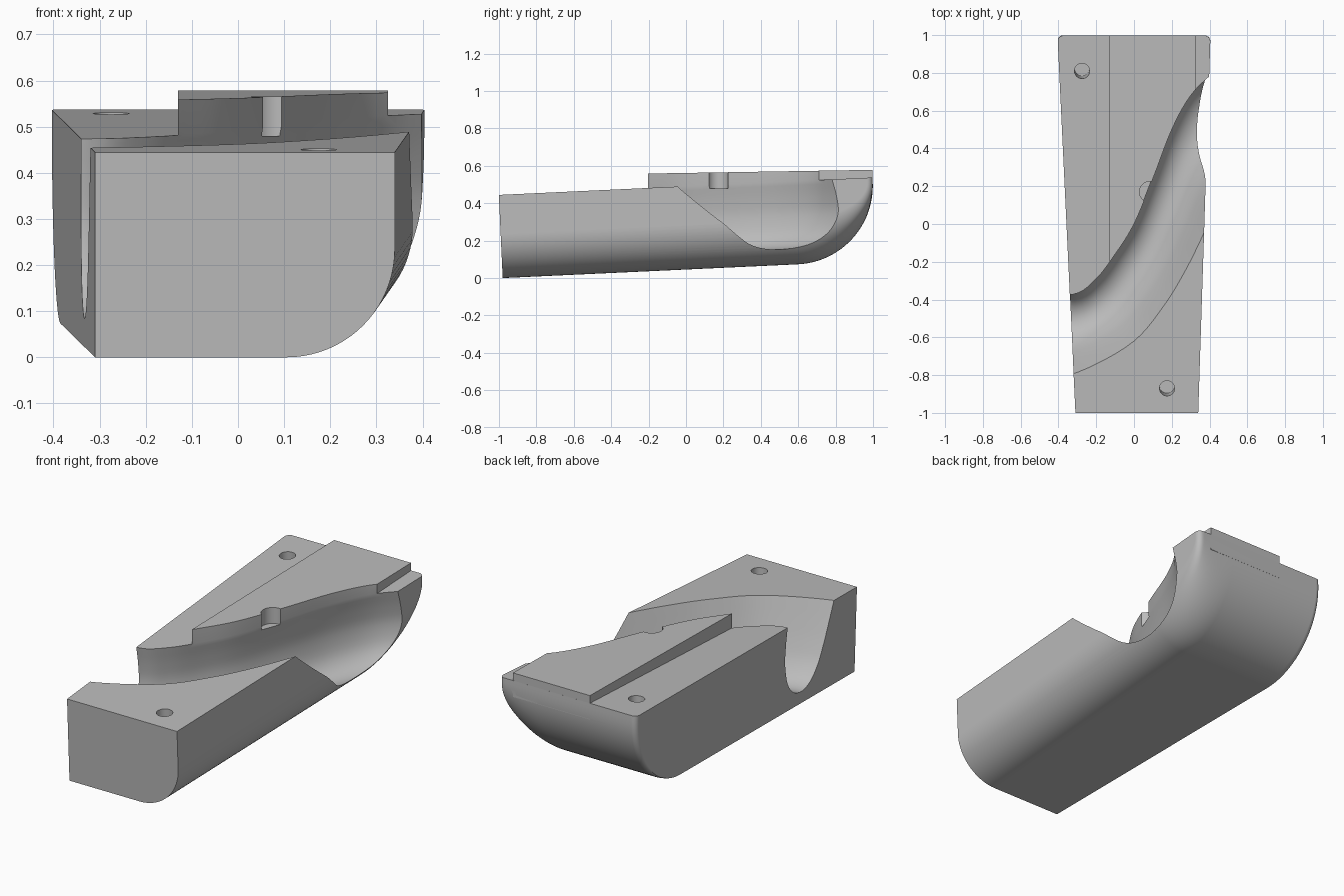
import bpy, bmesh
from math import sin, cos, pi, sqrt
from mathutils import Vector, Matrix

if "Cube" in bpy.data.objects:
    bpy.data.objects.remove(bpy.data.objects["Cube"])

grey = bpy.data.materials.new("plain grey")
grey.use_nodes = True
grey.diffuse_color = (0.5, 0.5, 0.5, 1)
grey.node_tree.nodes["Principled BSDF"].inputs["Base Color"].default_value = (0.5, 0.5, 0.5, 1)

SLOPE = 0.0465      # tilt of the whole block
HEIGHT = 0.445


def loft(name, rings):
    """Closed solid through a list of equal-length point rings."""
    bm = bmesh.new()
    loops = [[bm.verts.new(p) for p in ring] for ring in rings]
    n = len(loops[0])
    for a, b in zip(loops, loops[1:]):
        for i in range(n):
            j = (i + 1) % n
            bm.faces.new((a[i], a[j], b[j], b[i]))
    bm.faces.new(loops[0])
    bm.faces.new(loops[-1])
    bmesh.ops.recalc_face_normals(bm, faces=bm.faces)
    mesh = bpy.data.meshes.new(name)
    bm.to_mesh(mesh)
    bm.free()
    mesh.materials.append(grey)
    ob = bpy.data.objects.new(name, mesh)
    bpy.context.collection.objects.link(ob)
    return ob


def smooth(points, steps):
    """Catmull-Rom curve through the points."""
    pts = [Vector(p) for p in points]
    pts = [2 * pts[0] - pts[1]] + pts + [2 * pts[-1] - pts[-2]]
    out = []
    for a, b, c, d in zip(pts, pts[1:], pts[2:], pts[3:]):
        for k in range(steps):
            t = k / steps
            out.append(0.5 * (2 * b + (c - a) * t + (2 * a - 5 * b + 4 * c - d) * t * t
                              + (3 * b - a - 3 * c + d) * t ** 3))
    return out + [pts[-2]]


def circle(x, y, z, r, tilt=0.0, n=40):
    return [(x + r * cos(2 * pi * i / n), y + r * sin(2 * pi * i / n),
             z + tilt * r * sin(2 * pi * i / n)) for i in range(n)]


def combine(target, tool, operation):
    mod = target.modifiers.new(operation, "BOOLEAN")
    mod.operation = operation
    mod.solver = "EXACT"
    mod.object = tool
    bpy.context.view_layer.objects.active = target
    bpy.ops.object.modifier_apply(modifier=mod.name)
    bpy.data.objects.remove(tool)


# Body: side profiles stacked across the width, with a large rounded lower
# right edge, a rounded heel and small rounded rear corners
LENGTH, HEEL, CORNER, EDGE = 2.0, 0.42, 0.03, 0.235
tilt = Matrix.Translation((0, -0.98, 0)) @ Matrix.Rotation(SLOPE, 4, "X")


def rear_pull(inset):
    k = max(CORNER - inset, 0)
    return CORNER - sqrt(max(CORNER ** 2 - k ** 2, 0))


def slice_ring(inset, lift, side):
    pull = rear_pull(inset)
    yz = [(0, HEIGHT), (0, lift)]
    for k in range(25):
        a = pi / 2 * k / 24
        yz.append((LENGTH - HEEL + (HEEL - pull) * sin(a), HEEL - (HEEL - lift) * cos(a)))
    yz.append((LENGTH - pull, HEIGHT))
    ring = []
    for y, z in yz:
        x = 0.34 + 0.0325 * y - inset if side > 0 else -0.31 - 0.0475 * y + inset
        ring.append(tilt @ Vector((x, y, z)))
    return ring


rings = [slice_ring(CORNER * (1 - cos(pi / 2 * k / 6)), 0, -1) for k in range(7)]
angles = [pi / 2 * (k / 20) for k in range(21)]
rings += [slice_ring(EDGE * (1 - cos(a)), EDGE * (1 - sin(a)), 1) for a in reversed(angles)]
body = loft("grooved_block", rings)

# Raised tongue on the rear top
outline = [(-0.13, 0.997), (-0.13, -0.26), (0.0, -0.1), (0.325, 0.6), (0.325, 0.997)]
tongue = loft("raised_tongue", [
    [(x, y, 0.45) for x, y in outline],
    [(x, y, 0.562 + 0.0165 * y) for x, y in outline]])
combine(body, tongue, "UNION")

# Curved channel: rear rim x, y, front rim x, y, floor height
stations = smooth([
    (-0.52, -0.35, -0.48, -0.84, 0.08),
    (-0.32, -0.372, -0.25, -0.765, 0.085),
    (-0.2, -0.29, 0.0, -0.62, 0.095),
    (-0.1, -0.16, 0.16, -0.43, 0.11),
    (0.0, 0.0, 0.27, -0.25, 0.125),
    (0.1, 0.24, 0.36, -0.07, 0.14),
    (0.2, 0.5, 0.46, 0.15, 0.15),
    (0.3, 0.68, 0.6, 0.35, 0.155),
    (0.42, 0.8, 0.75, 0.5, 0.165),
    (0.55, 0.9, 0.9, 0.62, 0.18)], 5)
# Channel section: position from rear rim to front rim, depth
section = smooth([(0, 0), (-0.04, 0.25), (-0.055, 0.5), (0.0, 0.77), (0.13, 0.94),
                  (0.31, 1), (0.5, 0.94), (0.66, 0.77), (0.78, 0.54), (0.89, 0.28), (1, 0)], 4)
section = [Vector((0, -0.9))] + section + [Vector((1.1, -0.9))]

rings = []
for ax, ay, bx, by, floor in stations:
    ring = []
    for u, d in section:
        y = ay + (by - ay) * u
        top = HEIGHT + SLOPE * (min(max(y, -1), 1) + 1)
        ring.append((ax + (bx - ax) * u, y, top + d * (floor - top)))
    rings.append(ring)
combine(body, loft("channel_cutter", rings), "DIFFERENCE")

# Dowel holes and the notch in the channel wall
for x, y, low, high in ((-0.275, 0.81, 0.23, 0.7), (0.175, -0.87, 0.15, 0.6)):
    mid = HEIGHT + SLOPE * (y + 1)
    hole = loft("hole_cutter", [circle(x, y - SLOPE * (z - mid), z, 0.04, SLOPE) for z in (low, high)])
    combine(body, hole, "DIFFERENCE")
notch = loft("notch_cutter", [circle(0.085, 0.17, z, 0.056) for z in (0.48, 0.8)])
combine(body, notch, "DIFFERENCE")

# Smooth curved faces, keep the edges crisp
bpy.ops.object.select_all(action="DESELECT")
body.select_set(True)
bpy.context.view_layer.objects.active = body
bpy.ops.object.shade_smooth_by_angle(angle=pi / 7)
weighted = body.modifiers.new("even_shading", "WEIGHTED_NORMAL")
weighted.keep_sharp = True
